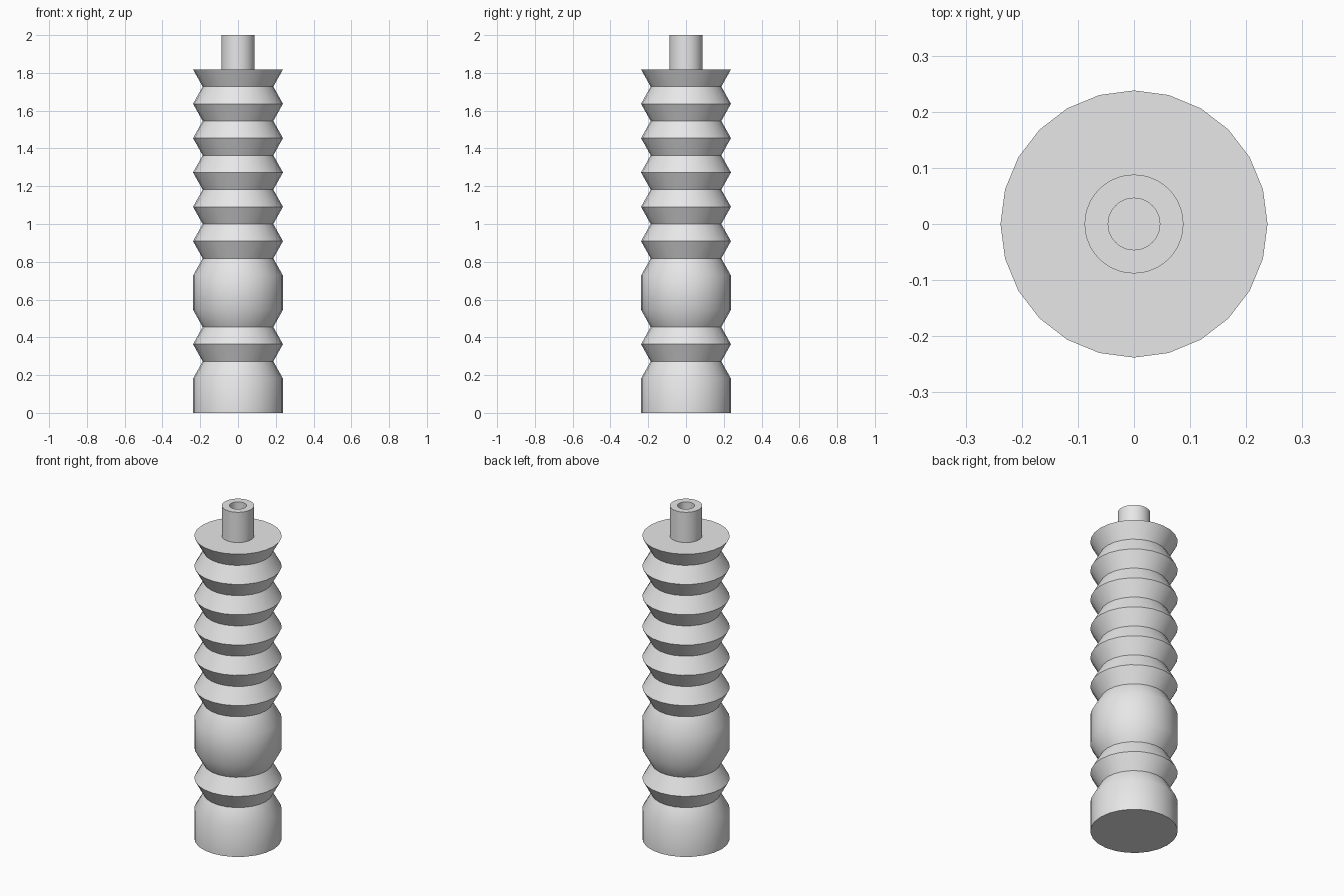
import bpy
import bmesh
from math import cos, sin, pi, radians

cube = bpy.data.objects.get("Cube")
if cube:
    bpy.data.objects.remove(cube, do_unlink=True)

GREY = (0.8, 0.8, 0.8, 1.0)
grey = bpy.data.materials.new("plain grey")
grey.use_nodes = True
grey.diffuse_color = GREY
grey.node_tree.nodes["Principled BSDF"].inputs["Base Color"].default_value = GREY

STEP = 2 / 11        # height of one full pleat
HALF = STEP / 2
WIDE, NECK = 0.238, 0.187
BORE, TUBE = 0.046, 0.088


def turned(name, profile, sides, capped):
    """Spin a (radius, height) profile round z, with end caps if wanted."""
    bm = bmesh.new()
    rings = [[bm.verts.new((r * cos(2 * pi * i / sides), r * sin(2 * pi * i / sides), z))
              for i in range(sides)] for r, z in profile]
    for low, high in zip(rings, rings[1:]):
        for i in range(sides):
            j = (i + 1) % sides
            bm.faces.new((low[i], low[j], high[j], high[i]))
    if capped:
        bm.faces.new(rings[0][::-1])
        bm.faces.new(rings[-1])
    mesh = bpy.data.meshes.new(name)
    bm.to_mesh(mesh)
    bm.free()
    mesh.materials.append(grey)
    obj = bpy.data.objects.new(name, mesh)
    bpy.context.collection.objects.link(obj)
    bpy.ops.object.select_all(action="DESELECT")
    obj.select_set(True)
    bpy.context.view_layer.objects.active = obj
    bpy.ops.object.shade_smooth_by_angle(angle=radians(35))
    return obj


# Pleated grip: wide and narrow rings alternate, with a plain base and middle band
profile = [(WIDE, 0)]
for k in range(2, 21):
    if k == 7:       # the middle band has no groove
        continue
    narrow = k in (3, 5) or (k >= 9 and k % 2 == 1)
    profile.append((NECK if narrow else WIDE, k * HALF))
turned("pleated_grip", profile, 24, True)

# Hollow tube standing on the grip's flat top
top = 20 * HALF
turned("top_tube", [(TUBE, top), (TUBE, 2), (BORE, 2), (BORE, top)], 64, False)
